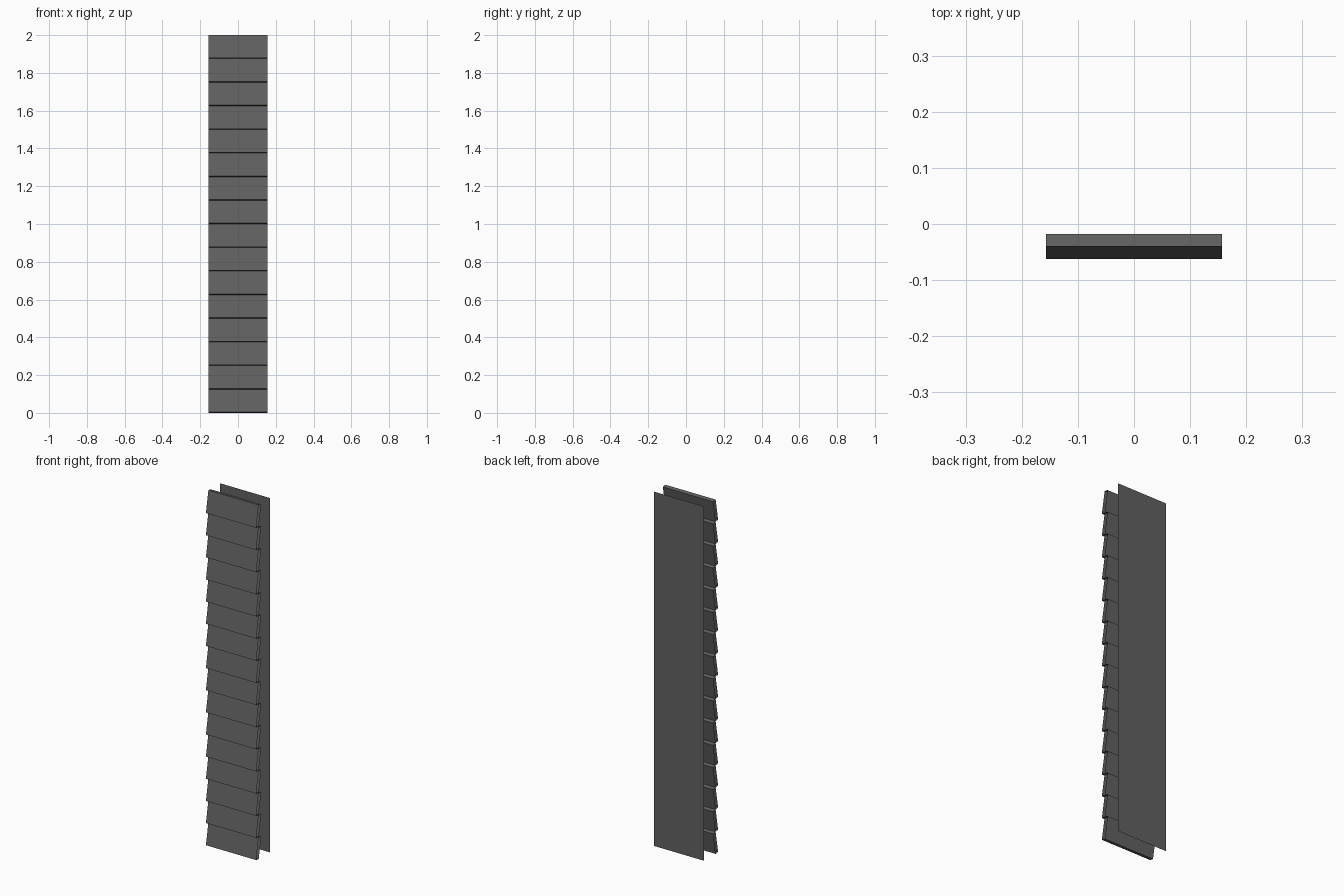
import bpy, bmesh

if "Cube" in bpy.data.objects:
    bpy.data.objects.remove(bpy.data.objects["Cube"])

HALF_W = 0.157
COUNT = 16
PITCH = 2.0 / COUNT

grey = bpy.data.materials.new("dark grey")
grey.diffuse_color = (0.12, 0.12, 0.12, 1)
grey.use_nodes = True
grey.node_tree.nodes["Principled BSDF"].inputs["Base Color"].default_value = grey.diffuse_color


def sheet_object(name, profile, closed):
    """Sweep a (y, z) profile along x, leaving the ends open."""
    bm = bmesh.new()
    left = [bm.verts.new((-HALF_W, y, z)) for y, z in profile]
    right = [bm.verts.new((HALF_W, y, z)) for y, z in profile]
    n = len(profile)
    for i in range(n if closed else n - 1):
        j = (i + 1) % n
        bm.faces.new((left[i], left[j], right[j], right[i]))
    mesh = bpy.data.meshes.new(name)
    bm.to_mesh(mesh)
    bm.free()
    mesh.materials.append(grey)
    obj = bpy.data.objects.new(name, mesh)
    bpy.context.collection.objects.link(obj)
    return obj


# tilted cladding boards, open at both ends, bottom edge leaning forward
board = [(-0.062, 0.004), (-0.040, 0.0), (-0.018, PITCH - 0.004), (-0.040, PITCH)]
for k in range(COUNT):
    sheet_object(f"board_{k + 1}", [(y, z + k * PITCH) for y, z in board], True)

# flat single-sheet backing panel, facing the rear
sheet_object("back_panel", [(0.062, 0.0), (0.062, 2.0)], False)
